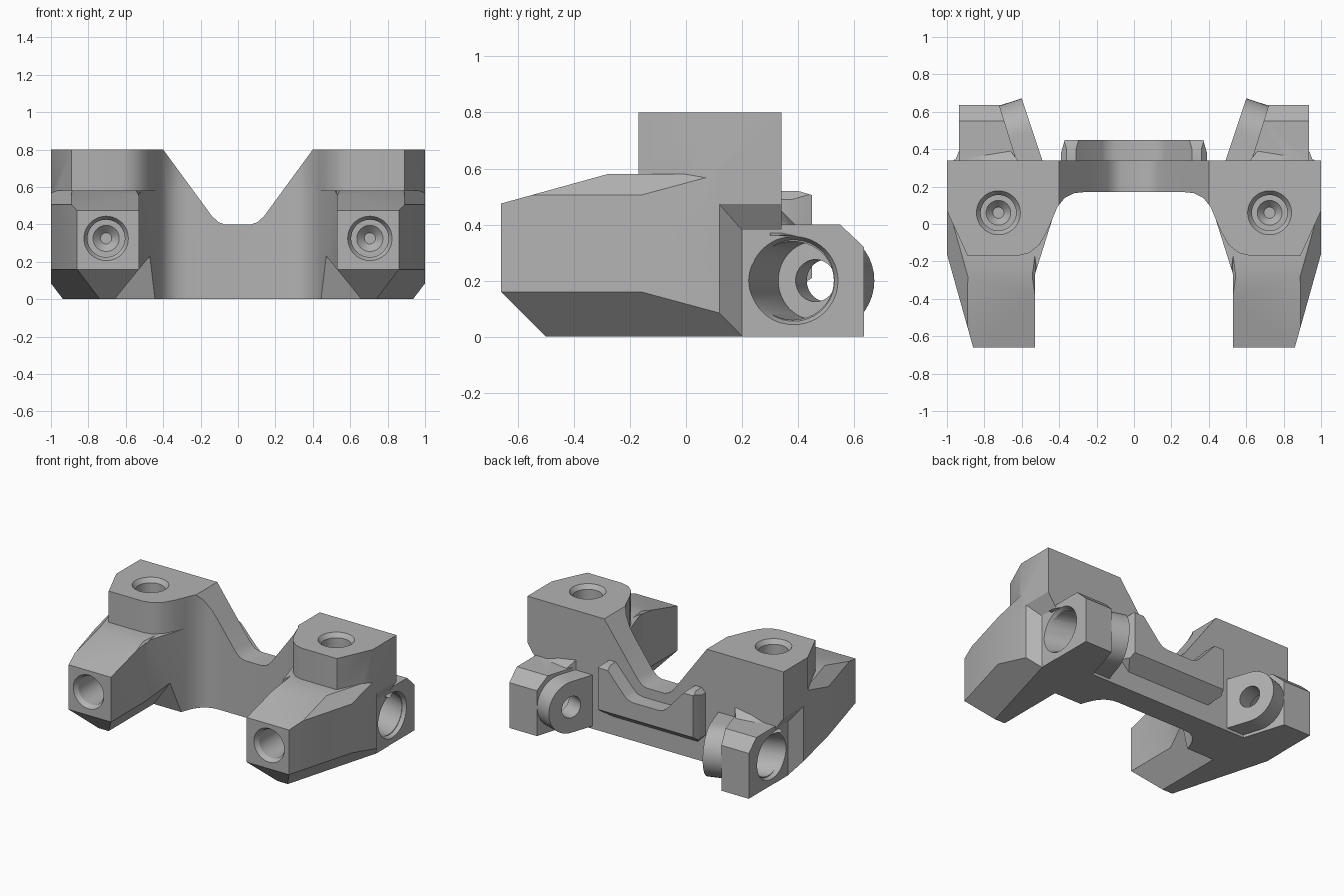
import bpy, bmesh, math
from mathutils import Vector, Matrix

if "Cube" in bpy.data.objects:
    bpy.data.objects.remove(bpy.data.objects["Cube"], do_unlink=True)

grey = bpy.data.materials.new("matte_grey")
grey.use_nodes = True
grey.diffuse_color = (0.45, 0.45, 0.45, 1)
grey.node_tree.nodes["Principled BSDF"].inputs["Base Color"].default_value = (0.45, 0.45, 0.45, 1)


def to_object(bm, name):
    bmesh.ops.recalc_face_normals(bm, faces=bm.faces)
    mesh = bpy.data.meshes.new(name)
    bm.to_mesh(mesh)
    bm.free()
    obj = bpy.data.objects.new(name, mesh)
    bpy.context.collection.objects.link(obj)
    return obj


def prism(points, origin, u, v, sweep):
    """Flat outline in the u, v plane, swept along a vector."""
    bm = bmesh.new()
    o, u, v = Vector(origin), Vector(u), Vector(v)
    face = bm.faces.new([bm.verts.new(o + u * a + v * b) for a, b in points])
    top = bmesh.ops.extrude_face_region(bm, geom=[face])["geom"]
    bmesh.ops.translate(bm, verts=[g for g in top if isinstance(g, bmesh.types.BMVert)], vec=sweep)
    return bm


def upright(points, z0, z1):
    return prism(points, (0, 0, z0), (1, 0, 0), (0, 1, 0), (0, 0, z1 - z0))


def cross(points, y0, y1):
    return prism(points, (0, y0, 0), (1, 0, 0), (0, 0, 1), (0, y1 - y0, 0))


def trim(bm, point, normal):
    """Slice off everything on the normal side and cap the cut."""
    geom = bm.verts[:] + bm.edges[:] + bm.faces[:]
    cut = bmesh.ops.bisect_plane(bm, geom=geom, dist=1e-5, plane_co=point,
                                 plane_no=Vector(normal).normalized(), clear_outer=True)["geom_cut"]
    edges = [e for e in cut if isinstance(e, bmesh.types.BMEdge) and e.is_boundary]
    bmesh.ops.edgeloop_fill(bm, edges=edges)


def hull(points):
    bm = bmesh.new()
    for p in points:
        bm.verts.new(p)
    bmesh.ops.convex_hull(bm, input=bm.verts[:])
    return bm


def drill(start, direction, length, r0, r1=None):
    bm = bmesh.new()
    d = Vector(direction).normalized()
    bmesh.ops.create_cone(bm, cap_ends=True, segments=48, radius1=r0,
                          radius2=r0 if r1 is None else r1, depth=length)
    turn = d.to_track_quat('Z', 'Y').to_matrix().to_4x4()
    bmesh.ops.transform(bm, verts=bm.verts, matrix=Matrix.Translation(Vector(start) + d * length / 2) @ turn)
    return bm


def combine(obj, bm, operation):
    tool = to_object(bm, "tool")
    tool.hide_render = True
    mod = obj.modifiers.new("join", 'BOOLEAN')
    mod.operation, mod.solver, mod.object = operation, 'EXACT', tool
    result = bpy.data.meshes.new_from_object(obj.evaluated_get(bpy.context.evaluated_depsgraph_get()))
    obj.modifiers.clear()
    obj.data = result
    bpy.data.objects.remove(tool, do_unlink=True)


# Leg and lower half of the bridge, one side only
arch = [(.435, .03), (.41, .09), (.37, .14), (.32, .165), (.27, .17), (0, .17)]
leg = upright([(0, .34), (1, .34), (1, -.16), (.86, -.66), (.53, -.66), (.53, -.27)] + arch, 0, .58)
trim(leg, (0, -.28, .58), (0, -.105, .38))
trim(leg, (.86, -.66, .505), (.963, -.27, 1))
trim(leg, (.86, -.66, .16), (.963, -.27, -1))
trim(leg, (0, -.66, .16), (0, -1, -1))
body = to_object(leg, "bracket_body")

# Tower with clipped front corner, running into the bridge
combine(body, upright([(0, .34), (1, .34), (1, .07), (.89, -.17), (.62, -.17), (.56, -.155),
                       (.505, -.11), (.465, -.04)] + arch, .3, .8), 'UNION')
combine(body, cross([(-.1, .4), (.07, .4), (.105, .412), (.14, .445), (.4, .8), (.4, .9), (-.1, .9)], -1, 1),
        'DIFFERENCE')

# Inner leg chamfers, top and bottom
combine(body, hull([(.5, -.75, .475), (.65, -.75, .625), (.5, -.75, .65), (.53, -.17, .58), (.5, -.17, .65)]),
        'DIFFERENCE')
combine(body, hull([(.7, -.8, -.05), (.46, -.8, .245), (.3, -.8, .245), (.3, -.8, -.05),
                    (.7, .02, -.05), (.46, -.09, .245), (.3, -.09, .245), (.3, .02, -.05)]), 'DIFFERENCE')

# Side recess under the tower
combine(body, hull([(.937, .2, -.1), (.937, .8, -.1), (1.1, -.01, -.1), (1.1, .8, -.1),
                    (.937, .2, .38), (.937, .8, .38), (1.1, -.01, .62), (1.1, .8, .62)]), 'DIFFERENCE')

# Rear side block with its flared root
block = upright([(.72, .635), (.935, .635), (.935, .25), (.6, .25)], 0, .4)
trim(block, (0, .55, .4), (0, .08, .085))
combine(body, block, 'UNION')
combine(body, hull([(x, y, z) for y, z, x0, x1 in ((.3, .48, .62, .965), (.34, .45, .62, .965), (.39, .4, .66, .935))
                    for x in (x0, x1) for z in (z, .36)]), 'UNION')

# Angled rear ear with rounded tip
along, axis = Vector((.316, .949, 0)), Vector((.949, -.316, 0))
tip = [(.17 + .18 * math.cos(a), .2 + .18 * math.sin(a))
       for a in (math.pi * (i / 20 - .5) for i in range(21))]
combine(body, prism([(-.1, .02)] + tip + [(-.1, .38)], (.49, .34, 0), along, (0, 0, 1), axis * .13), 'UNION')

# Raised rear trough
trough = cross([(0, .13), (.33, .13), (.39, .19), (.39, .49), (.36, .52), (.31, .52), (.17, .365),
                (.14, .34), (.1, .33), (0, .33)], .3, .45)
trim(trough, (0, .34, .13), (0, .08, -.11))
trim(trough, (0, .4, .52), (0, .015, .05))
trim(trough, (.39, .38, 0), (.07, .02, 0))
combine(body, trough, 'UNION')

# Stepped angled bore, then countersunk top and front holes
pivot = Vector((.55, .5, .2))
for tool in (drill(pivot + axis * .12, axis, .5, .14), drill(pivot - axis * .15, axis, .5, .075),
             drill((.91, .385, .2), (1, 0, 0), .05, .145, .17),
             drill((.725, .06, .81), (0, 0, -1), .04, .125, .095), drill((.725, .06, .85), (0, 0, -1), .35, .095),
             drill((.725, .06, .51), (0, 0, -1), .05, .075, .03),
             drill((.705, -.67, .325), (0, 1, 0), .04, .125, .1), drill((.705, -.7, .325), (0, 1, 0), .35, .1),
             drill((.705, -.36, .325), (0, 1, 0), .05, .08, .03)):
    combine(body, tool, 'DIFFERENCE')

# Open the centre seam, mirror and shade
bm = bmesh.new()
bm.from_mesh(body.data)
bmesh.ops.delete(bm, geom=[f for f in bm.faces if all(abs(v.co.x) < 1e-4 for v in f.verts)], context='FACES')
twin = bmesh.ops.duplicate(bm, geom=bm.verts[:] + bm.edges[:] + bm.faces[:])["geom"]
bmesh.ops.scale(bm, verts=[g for g in twin if isinstance(g, bmesh.types.BMVert)], vec=(-1, 1, 1))
bmesh.ops.reverse_faces(bm, faces=[g for g in twin if isinstance(g, bmesh.types.BMFace)])
bmesh.ops.remove_doubles(bm, verts=bm.verts, dist=1e-4)
bm.to_mesh(body.data)
bm.free()
body.data.materials.clear()
body.data.materials.append(grey)
bpy.ops.object.select_all(action='DESELECT')
body.select_set(True)
bpy.context.view_layer.objects.active = body
bpy.ops.object.shade_smooth_by_angle(angle=math.radians(30))
